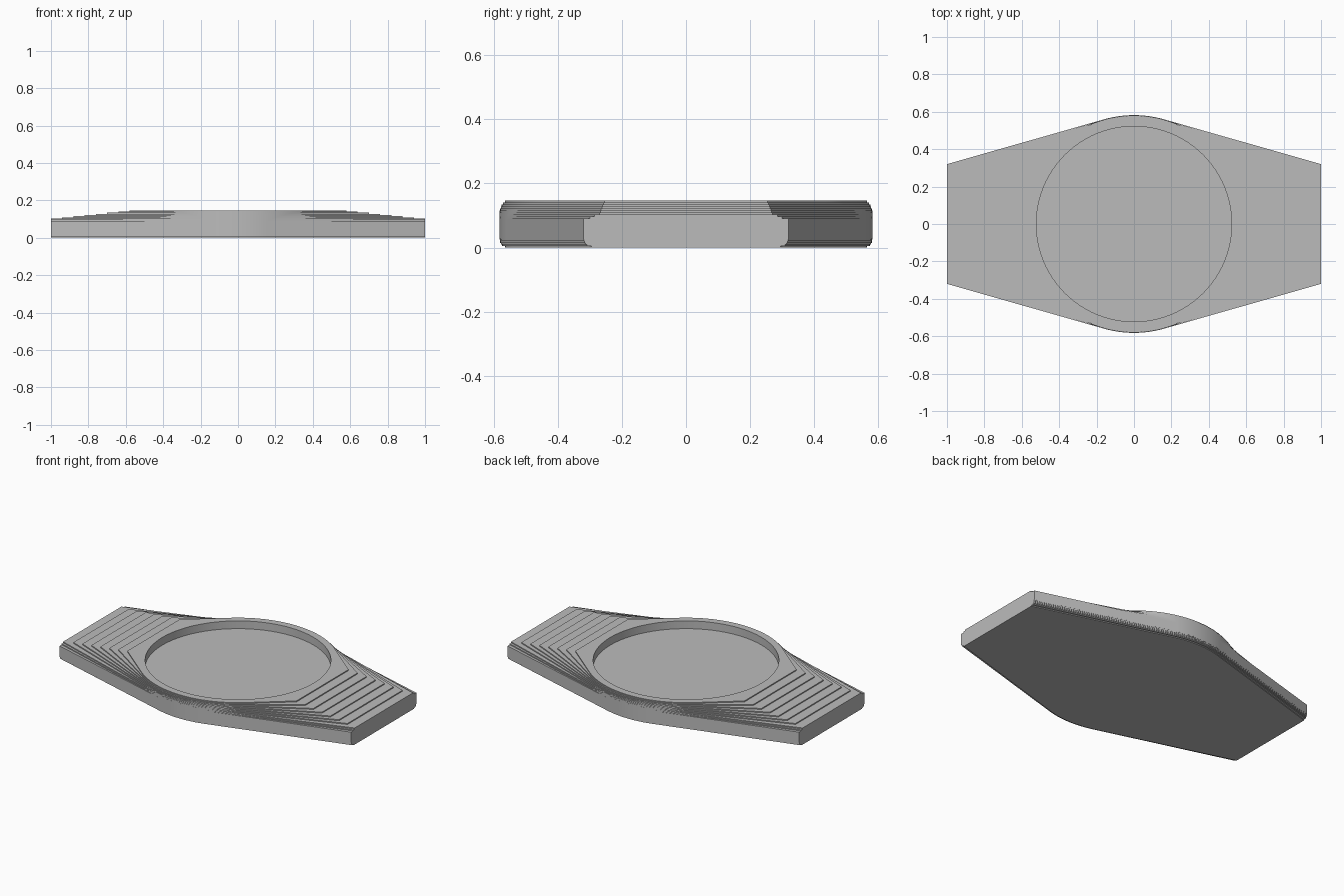
import bpy, bmesh
from math import sin, cos, pi, atan2, acos, hypot, sqrt

cube = bpy.data.objects.get("Cube")
if cube:
    bpy.data.objects.remove(cube, do_unlink=True)

ARC = 40          # segments along each rounded long side
RADIUS = 0.582    # rounded sides
HEIGHT = 0.147
POCKET_R, POCKET_Z = 0.522, 0.099

grey = bpy.data.materials.new("plain grey")
grey.use_nodes = True
color = (0.5, 0.5, 0.5, 1)
grey.diffuse_color = color
grey.node_tree.nodes["Principled BSDF"].inputs["Base Color"].default_value = color


def outline(r, end, half):
    """Disc of radius r joined by tangents to straight ends at x = +-end."""
    a = atan2(half, end) + acos(r / hypot(end, half))
    arc = [a + (pi - 2 * a) * i / ARC for i in range(ARC + 1)]
    back = [(end, half)] + [(r * cos(t), r * sin(t)) for t in arc] + [(-end, half)]
    return back + [(-x, -y) for x, y in back]


def add_loop(bm, points, z):
    return [bm.verts.new((x, y, z)) for x, y in points]


def bridge(bm, low, high):
    n = len(low)
    for i in range(n):
        j = (i + 1) % n
        bm.faces.new((low[i], low[j], high[j], high[i]))


# Layers: bottom z, side inset, end position, end half width
layers = []
for i in range(6):                                   # stepped rounded underside
    z = 0.03 * i / 6
    inset = 0.018 * (1 - sqrt(1 - (1 - i / 6) ** 2))
    layers.append((z, inset, 1.0, 0.32 - 1.4 * inset))
layers.append((0.03, 0, 1.0, 0.32))                  # main slab
STEPS = 9
for i in range(STEPS):                               # terraces rising to the rim
    t = i / (STEPS - 1)
    inset = 0.017 * t ** 3
    half = (0.30, 0.285)[i] if i < 2 else 0.275 - 0.02 * t
    layers.append((0.09 + 0.057 * i / STEPS, inset, 1.0 - 0.42 * max(0, i - 1) / (STEPS - 2), half))

# Stepped plate body
bm = bmesh.new()
previous = None
for k, (z, inset, end, half) in enumerate(layers):
    top = layers[k + 1][0] if k + 1 < len(layers) else HEIGHT
    points = outline(RADIUS - inset, end, half)
    low, high = add_loop(bm, points, z), add_loop(bm, points, top)
    if previous:
        bridge(bm, previous, low)
    else:
        bm.faces.new(low)
    bridge(bm, low, high)
    previous = high

# Round pocket in the top
circle = [(POCKET_R * cos(2 * pi * i / 96), POCKET_R * sin(2 * pi * i / 96)) for i in range(96)]
rim, floor = add_loop(bm, circle, HEIGHT), add_loop(bm, circle, POCKET_Z)
bridge(bm, floor, rim)
bm.faces.new(floor)
bm.edges.ensure_lookup_table()
border = [bm.edges.get((l[i], l[(i + 1) % len(l)])) for l in (previous, rim) for i in range(len(l))]
bmesh.ops.triangle_fill(bm, edges=border, use_beauty=True, normal=(0, 0, 1))
bmesh.ops.remove_doubles(bm, verts=bm.verts, dist=0.00001)
bmesh.ops.recalc_face_normals(bm, faces=bm.faces)

mesh = bpy.data.meshes.new("stepped_plate")
bm.to_mesh(mesh)
bm.free()
mesh.materials.append(grey)
plate = bpy.data.objects.new("stepped_plate", mesh)
bpy.context.collection.objects.link(plate)
bpy.context.view_layer.objects.active = plate
plate.select_set(True)
bpy.ops.object.shade_smooth_by_angle(angle=pi / 6)
